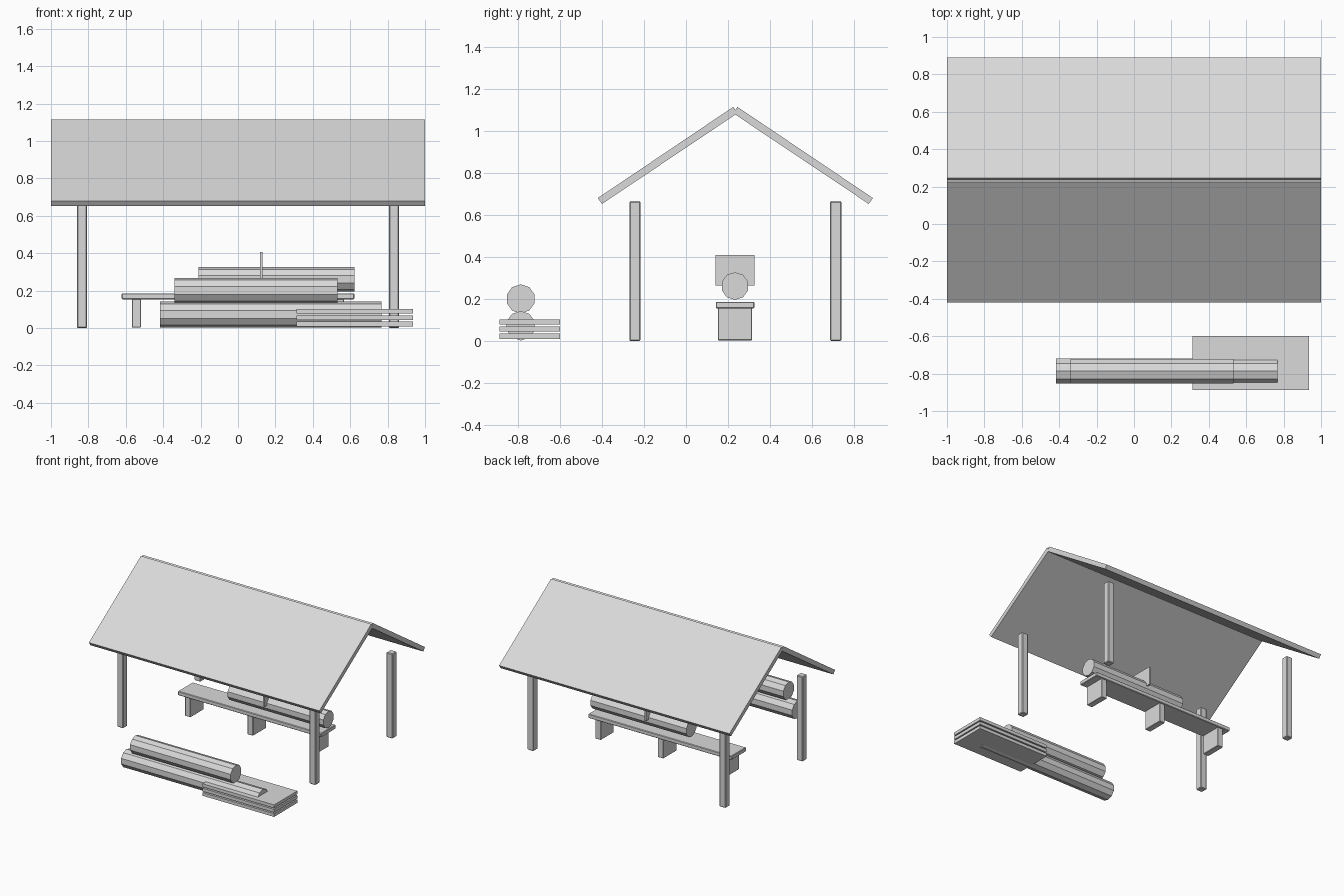
import bpy, bmesh, math

if "Cube" in bpy.data.objects:
    bpy.data.objects.remove(bpy.data.objects["Cube"])

grey = bpy.data.materials.new("plain grey")
grey.diffuse_color = (0.7, 0.7, 0.7, 1)
grey.use_nodes = True
grey.node_tree.nodes["Principled BSDF"].inputs["Base Color"].default_value = grey.diffuse_color


def make(name, bm, bevel=0):
    bmesh.ops.recalc_face_normals(bm, faces=bm.faces[:])
    mesh = bpy.data.meshes.new(name)
    bm.to_mesh(mesh)
    bm.free()
    mesh.materials.append(grey)
    ob = bpy.data.objects.new(name, mesh)
    bpy.context.collection.objects.link(ob)
    if bevel:
        mod = ob.modifiers.new("edge bevel", 'BEVEL')
        mod.width = bevel
        mod.segments = 1
    return ob


def extrude_x(name, profile, x0, x1, bevel=0):
    """Solid with a (y, z) cross-section running along x."""
    bm = bmesh.new()
    a = [bm.verts.new((x0, y, z)) for y, z in profile]
    b = [bm.verts.new((x1, y, z)) for y, z in profile]
    n = len(profile)
    bm.faces.new(a)
    bm.faces.new(b[::-1])
    for i in range(n):
        j = (i + 1) % n
        bm.faces.new((a[i], b[i], b[j], a[j]))
    return make(name, bm, bevel)


def box(name, x0, x1, y0, y1, z0, z1, bevel=0):
    return extrude_x(name, [(y0, z0), (y1, z0), (y1, z1), (y0, z1)], x0, x1, bevel)


def log(name, x0, x1, y, z, r):
    # ten-sided trunk with a corner on top
    ring = [(y + r * math.sin(i * math.tau / 10), z + r * math.cos(i * math.tau / 10))
            for i in range(10)]
    return extrude_x(name, ring, x0, x1)


RIDGE = 0.235

# two sloping roof slabs, mirrored about the ridge
slab = [(-0.655, 0.68), (-0.01, 1.114), (0.01, 1.084), (-0.635, 0.652)]
for side, s in (("front", 1), ("back", -1)):
    extrude_x(side + "_roof", [(RIDGE + s * y, z) for y, z in slab], -1, 1)

# four corner posts
for sx, xn in ((-1, "left"), (1, "right")):
    for sy, yn in ((-1, "front"), (1, "back")):
        x, y = sx * 0.834, RIDGE + sy * 0.478
        box(f"{yn}_{xn}_post", x - 0.027, x + 0.027, y - 0.027, y + 0.027, 0, 0.665, 0.005)

# saw bench
box("bench_top", -0.622, 0.622, 0.142, 0.325, 0.154, 0.186, 0.004)
for x, n in ((-0.543, "left"), (0, "middle"), (0.543, "right")):
    box(n + "_bench_leg", x - 0.024, x + 0.024, 0.152, 0.315, 0.003, 0.156, 0.003)
log("bench_log", -0.21, 0.622, 0.233, 0.261, 0.066)
box("saw_blade", 0.118, 0.131, 0.14, 0.327, 0.264, 0.408)

# log pile in front
log("lower_log", -0.417, 0.766, -0.787, 0.072, 0.07)
log("upper_log", -0.34, 0.533, -0.787, 0.2, 0.069)

# stack of planks
for i in range(3):
    z = 0.009 + i * 0.0345
    box(f"plank_{i + 1}", 0.313, 0.935, -0.888, -0.6, z, z + 0.025)
